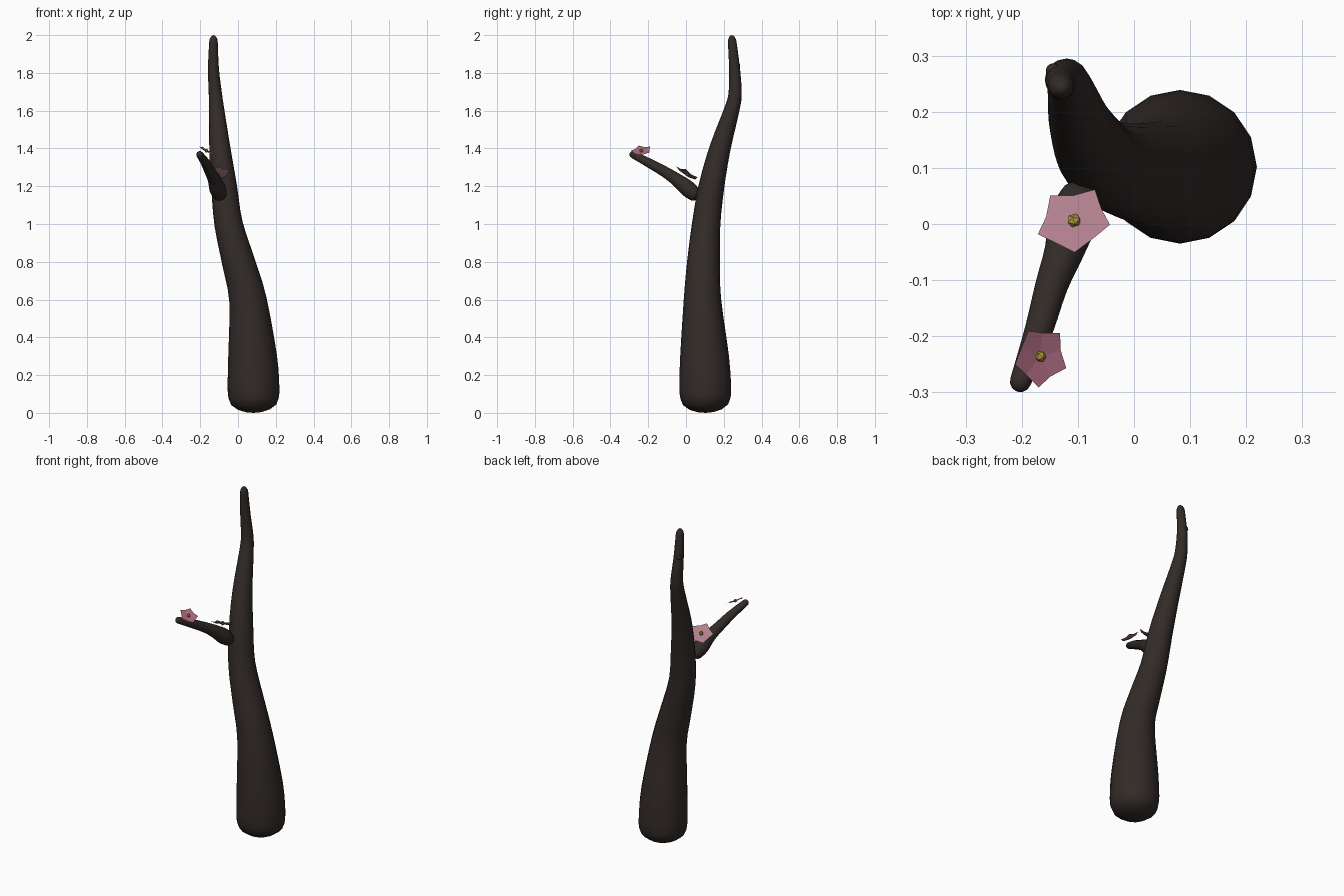
import bpy, bmesh, math
from mathutils import Vector

if "Cube" in bpy.data.objects:
    bpy.data.objects.remove(bpy.data.objects["Cube"])


def material(name, rgb):
    m = bpy.data.materials.new(name)
    m.diffuse_color = (*rgb, 1)
    m.use_nodes = True
    m.node_tree.nodes["Principled BSDF"].inputs["Base Color"].default_value = m.diffuse_color
    return m


def finish(name, bm, mat, smooth=True):
    bmesh.ops.recalc_face_normals(bm, faces=bm.faces)
    me = bpy.data.meshes.new(name)
    bm.to_mesh(me)
    bm.free()
    me.materials.append(mat)
    for p in me.polygons:
        p.use_smooth = smooth
    ob = bpy.data.objects.new(name, me)
    bpy.context.collection.objects.link(ob)
    return ob


def spline(keys, steps):
    # Catmull-Rom through (x, y, z, radius)
    k = [Vector(p) for p in keys]
    k = [k[0]] + k + [k[-1]]
    out = []
    for i in range(1, len(k) - 2):
        a, b, c, d = k[i - 1:i + 3]
        for s in range(steps):
            t = s / steps
            out.append(0.5 * (2 * b + (c - a) * t + (2 * a - 5 * b + 4 * c - d) * t * t
                              + (3 * b - a - 3 * c + d) * t ** 3))
    return out + [k[-2]]


def limb(name, keys, mat, start, end, sides=16, steps=3):
    # tapered tube with rounded ends of the given lengths
    pts = spline(keys, steps)
    pos = [p.xyz for p in pts]
    rad = [p[3] for p in pts]
    t0 = (pos[1] - pos[0]).normalized()
    t1 = (pos[-1] - pos[-2]).normalized()
    angles = [math.radians(a) for a in (25, 50, 72)]
    path = [(p, r) for p, r in zip(pos, rad)]
    head = [(pos[0] - t0 * start * math.sin(a), rad[0] * math.cos(a)) for a in angles]
    tail = [(pos[-1] + t1 * end * math.sin(a), rad[-1] * math.cos(a)) for a in angles]
    path = head[::-1] + path + tail
    bm = bmesh.new()
    rings = []
    for i, (p, r) in enumerate(path):
        t = (path[min(i + 1, len(path) - 1)][0] - path[max(i - 1, 0)][0]).normalized()
        ref = Vector((0, 1, 0)) if abs(t.z) > 0.7 else Vector((0, 0, 1))
        u = ref.cross(t).normalized()
        v = t.cross(u)
        rings.append([bm.verts.new(p + r * (u * math.cos(math.tau * j / sides)
                                            + v * math.sin(math.tau * j / sides)))
                      for j in range(sides)])
    for a, b in zip(rings, rings[1:]):
        for j in range(sides):
            bm.faces.new((a[j], a[(j + 1) % sides], b[(j + 1) % sides], b[j]))
    for ring, c in ((rings[0], pos[0] - t0 * start), (rings[-1], pos[-1] + t1 * end)):
        tip = bm.verts.new(c)
        for j in range(sides):
            bm.faces.new((ring[j], ring[(j + 1) % sides], tip))
    return finish(name, bm, mat)


def flower(name, centre, normal, radius, first, mat):
    # five petals forming a shallow cup, with a small faceted heart
    q = Vector((0, 0, 1)).rotation_difference(Vector(normal).normalized())
    c = Vector(centre)
    bm = bmesh.new()
    mid = bm.verts.new(c)
    rim = []
    for i in range(10):
        a = math.radians(first + 36 * i)
        r, h = (radius, 0.13 * radius) if i % 2 == 0 else (radius * 0.77, 0.04 * radius)
        rim.append(bm.verts.new(c + q @ Vector((r * math.cos(a), r * math.sin(a), h))))
    for i in range(0, 10, 2):
        bm.faces.new((mid, rim[i - 1], rim[i], rim[i + 1]))
    finish(name + "_petals", bm, mat, False)
    bm = bmesh.new()
    bmesh.ops.create_icosphere(bm, subdivisions=1, radius=radius * 0.19)
    for v in bm.verts:
        v.co = c + q @ (v.co + Vector((0, 0, radius * 0.06)))
    finish(name + "_heart", bm, yellow, False)


bark = material("bark", (0.032, 0.024, 0.021))
yellow = material("yellow", (0.45, 0.32, 0.04))
pale_pink = material("pale_pink", (0.44, 0.21, 0.27))
pink = material("pink", (0.42, 0.15, 0.22))

# bending trunk
limb("trunk", [
    (.083, .103, .075, .132), (.082, .102, .13, .137), (.077, .098, .3, .129),
    (.052, .087, .6, .099), (.002, .093, .8, .087), (-.05, .107, 1.0, .075),
    (-.074, .135, 1.2, .068), (-.096, .18, 1.4, .056), (-.113, .241, 1.6, .041),
    (-.12, .26, 1.69, .035), (-.13, .257, 1.82, .029), (-.13, .245, 1.96, .023)],
    bark, 0.075, 0.04)

# side branch
limb("side_branch", [
    (-.098, .042, 1.158, .038), (-.108, .01, 1.187, .044), (-.125, -.05, 1.235, .035),
    (-.147, -.11, 1.275, .029), (-.17, -.19, 1.32, .025), (-.202, -.28, 1.367, .019)],
    bark, 0.03, 0.02)

# small bud near the top of the trunk
limb("bud", [(-.13, .255, 1.825, .014), (-.143, .272, 1.84, .014)], bark, 0.01, 0.015, 10)

# blossoms on the branch
flower("lower_blossom", (-.106, .004, 1.262), (-.2, .5, .84), .069, -13, pale_pink)
flower("tip_blossom", (-.168, -.236, 1.385), (.48, -.1, .87), .055, -23, pink)
